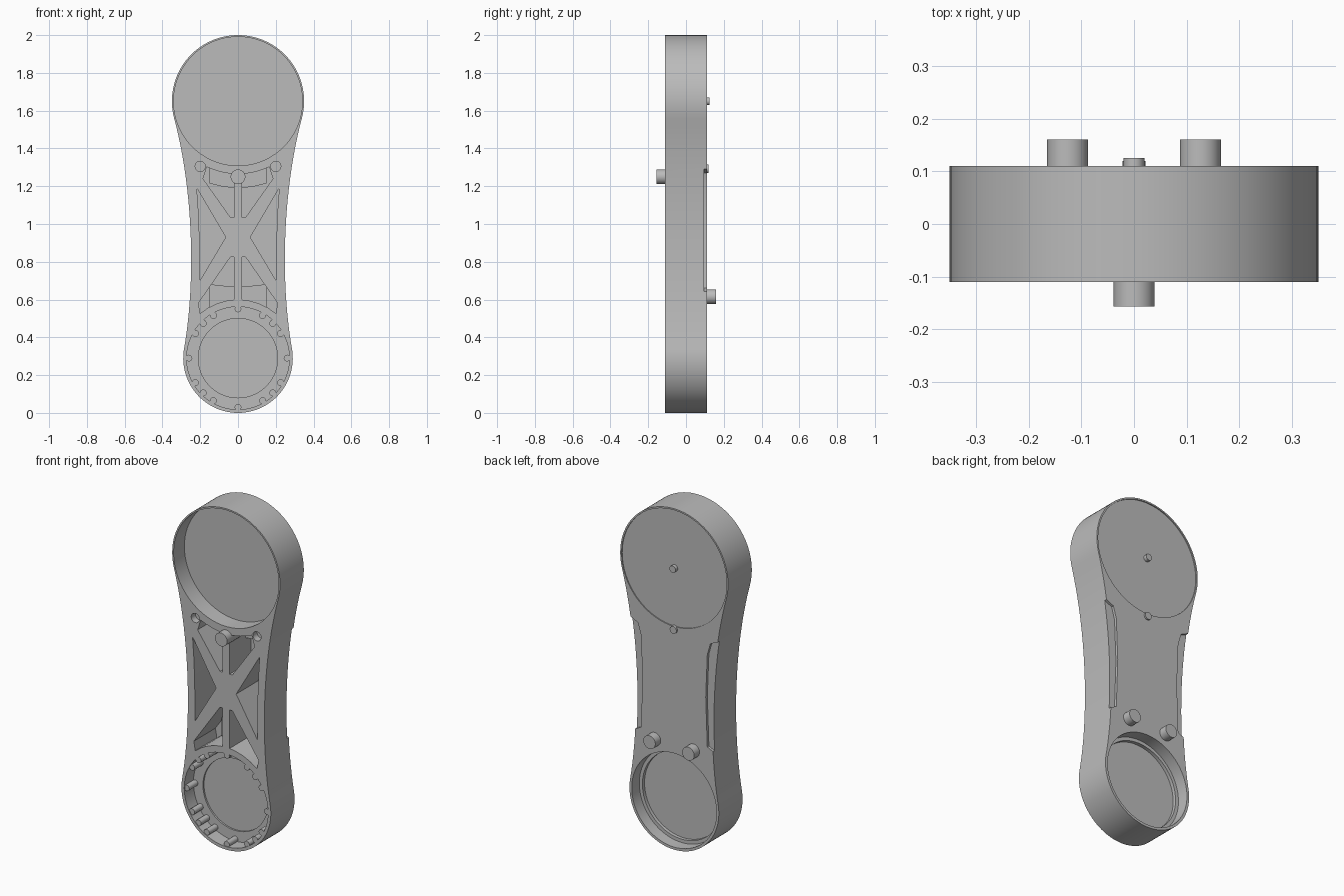
import bpy, bmesh
from math import sin, cos, radians, sqrt
from mathutils import Vector, geometry

if "Cube" in bpy.data.objects:
    bpy.data.objects.remove(bpy.data.objects["Cube"])

grey = bpy.data.materials.new("plain grey")
grey.use_nodes = True
grey.diffuse_color = (0.5, 0.5, 0.5, 1)
grey.node_tree.nodes["Principled BSDF"].inputs["Base Color"].default_value = (0.5, 0.5, 0.5, 1)

HALF = 0.11                      # half of the arm thickness
TOP_Z, TOP_R = 1.65, 0.35        # large end
LOW_Z, LOW_R = 0.29, 0.29        # small end


def arc(cz, r, a0, a1, n, cx=0):
    """Points on a circle in the xz plane, angles in degrees."""
    steps = [radians(a0 + (a1 - a0) * i / n) for i in range(n + 1)]
    return [(cx + r * cos(a), cz + r * sin(a)) for a in steps]


def circle(x, z, r, n=32):
    return arc(z, r, 0, 360, n, x)[:-1]


def mirror(points):
    return [(-x, z) for x, z in reversed(points)]


def prism(name, points, y0, y1):
    """Extrude an xz outline from y0 to y1."""
    bm = bmesh.new()
    face = bm.faces.new([bm.verts.new((x, y0, z)) for x, z in points])
    new = bmesh.ops.extrude_face_region(bm, geom=[face])["geom"]
    for v in new:
        if isinstance(v, bmesh.types.BMVert):
            v.co.y = y1
    bmesh.ops.recalc_face_normals(bm, faces=bm.faces)
    mesh = bpy.data.meshes.new(name)
    bm.to_mesh(mesh)
    bm.free()
    mesh.materials.append(grey)
    obj = bpy.data.objects.new(name, mesh)
    bpy.context.collection.objects.link(obj)
    return obj


def cut(target, points, y0, y1):
    """Subtract a prism from the target and discard the cutter."""
    cutter = prism("cutter", points, y0, y1)
    cutter.hide_render = True
    mod = target.modifiers.new("cut", "BOOLEAN")
    mod.operation, mod.solver, mod.object = "DIFFERENCE", "EXACT", cutter
    bpy.context.view_layer.objects.active = target
    bpy.ops.object.modifier_apply(modifier=mod.name)
    bpy.data.objects.remove(cutter)


def waist(n):
    """Concave side curve, tangent to both round ends."""
    a, b = radians(-15), radians(10)
    p0 = Vector((TOP_R * cos(a), TOP_Z + TOP_R * sin(a)))
    p3 = Vector((LOW_R * cos(b), LOW_Z + LOW_R * sin(b)))
    p1 = p0 + 0.4 * Vector((sin(a), -cos(a)))
    p2 = p3 + 0.35 * Vector((-sin(b), cos(b)))
    return [tuple(p) for p in geometry.interpolate_bezier(p0, p1, p2, p3, n)]


# Arm body outline
side = (arc(TOP_Z, TOP_R, 90, -15, 28)[:-1] + waist(24)
        + arc(LOW_Z, LOW_R, 10, -90, 26)[1:])
body = prism("arm_body", side + mirror(side[1:-1]), -HALF, HALF)

# Round recesses at both ends, front and back
FRONT, BACK = -0.2, 0.2
for z, r, y0, y1 in [(TOP_Z, 0.341, FRONT, -0.01),
                     (TOP_Z, 0.341, HALF - 0.006, BACK),
                     (LOW_Z, 0.272, FRONT, -0.025),
                     (LOW_Z, 0.21, FRONT, -0.015),
                     (LOW_Z, 0.275, 0.04, BACK),
                     (LOW_Z, 0.255, 0.02, BACK)]:
    cut(body, circle(0, z, r, 72), y0, y1)


def on_arc(cz, r, x, sign):
    return (x, cz + sign * sqrt(r * r - x * x))


# Truss pockets around the crossed ribs
FLOOR = 0.09
RIB = 0.022
upper = [(RIB, 1.035), (0.04, 1.035), (0.185, 1.24)]
upper += [on_arc(TOP_Z, 0.385, x, -1) for x in (0.165, 0.13, 0.09, 0.05, RIB)]
lower = [(RIB, 0.825), (0.04, 0.825), (0.21, 0.58)]
lower += [on_arc(LOW_Z, 0.31, x, 1) for x in (0.2, 0.16, 0.11, 0.06, RIB)]
outer = [(0.065, 0.93), (0.218, 1.19), (0.209, 1.06), (0.204, 0.93), (0.202, 0.7)]
for shape in (upper, lower, outer):
    cut(body, shape, FRONT, FLOOR)
    cut(body, mirror(shape), FRONT, FLOOR)

# Screw holes and shallow back edge strips
strip = [(0.3, 1.3), (0.235, 1.27), (0.215, 1.2), (0.205, 0.95), (0.215, 0.66), (0.3, 0.62)]
for flip in (lambda p: p, mirror):
    cut(body, flip(circle(0.2, 1.305, 0.027, 20)), FRONT, -0.07)
    cut(body, flip(strip), HALF - 0.015, BACK)

# Raised ledges inside the pockets
xs = [-0.15, -0.08, 0, 0.08, 0.15]
ledge = [on_arc(TOP_Z, 0.46, x, -1) for x in xs] + [on_arc(TOP_Z, 0.37, x, -1) for x in reversed(xs)]
parts = [body, prism("upper_ledge", ledge, 0.04, 0.1)]
ledge = [on_arc(TOP_Z, 0.98, x, -1) for x in xs] + [on_arc(LOW_Z, 0.3, x, 1) for x in reversed(xs)]
parts.append(prism("lower_ledge", ledge, 0.06, 0.1))

# Pegs around the lower recess
for quarter in range(4):
    for a in (0, 30, 45, 60):
        t = radians(90 * quarter + a)
        x, z = 0.26 * cos(t), LOW_Z + 0.26 * sin(t)
        parts.append(prism("rim_peg", circle(x, z, 0.018, 12), -0.105, -0.02))

# Posts and pins
parts.append(prism("front_post", circle(0, 1.25, 0.039), -0.157, 0.1))
for x, name in ((0.126, "left_back_post"), (-0.126, "right_back_post")):
    parts.append(prism(name, circle(x, 0.615, 0.039), 0.1, 0.16))
parts.append(prism("centre_pin", circle(0, TOP_Z, 0.02, 12), 0.09, 0.125))
parts.append(prism("edge_pin", circle(0, 1.292, 0.022, 12), 0.09, 0.12))

# Smooth curved walls, keep edges crisp
bpy.ops.object.select_all(action="DESELECT")
for obj in parts:
    obj.select_set(True)
bpy.context.view_layer.objects.active = body
bpy.ops.object.shade_smooth_by_angle(angle=radians(31))
